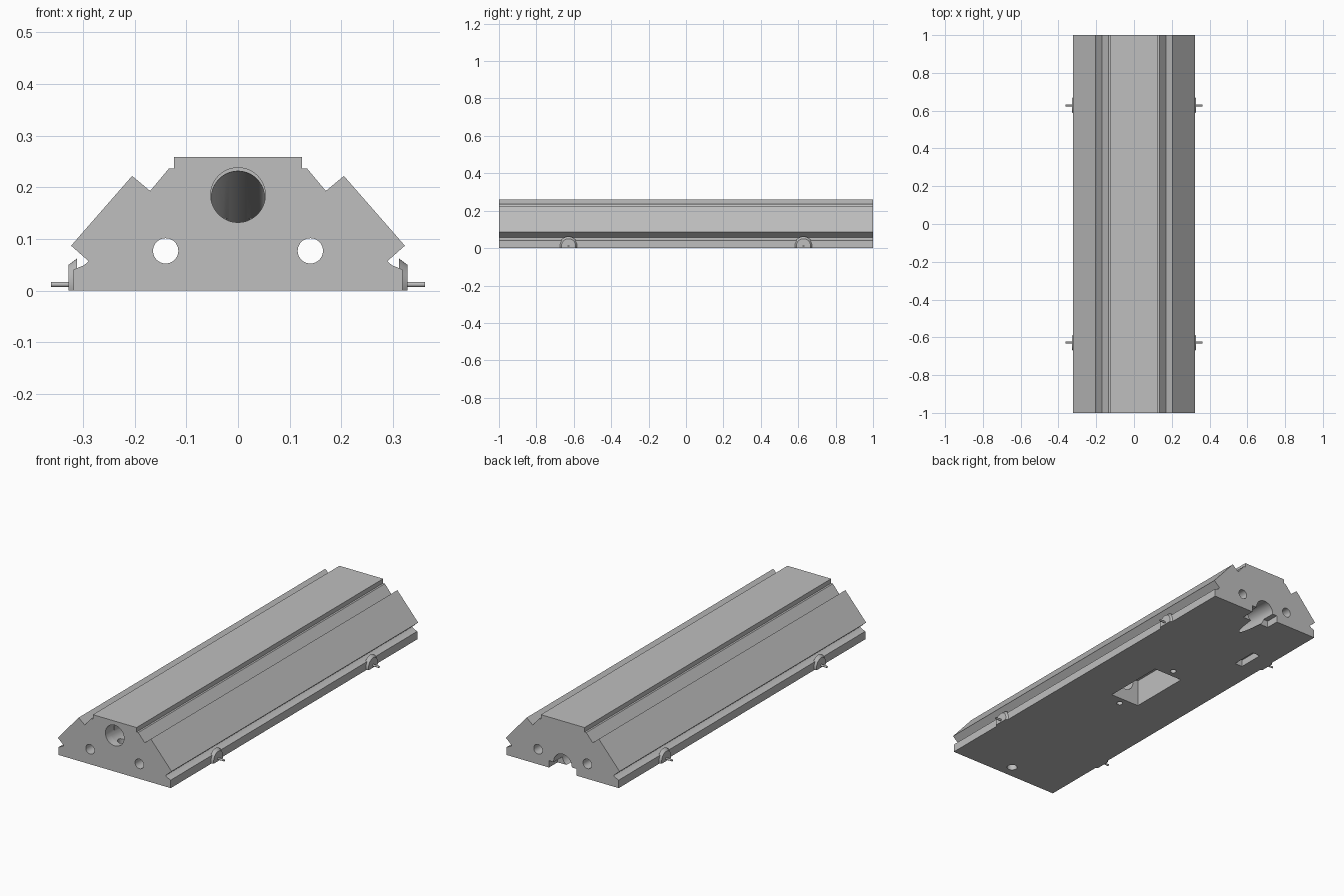
import bpy, bmesh, math
from mathutils import Matrix, Vector

cube = bpy.data.objects.get("Cube")
if cube:
    bpy.data.objects.remove(cube, do_unlink=True)

grey = bpy.data.materials.new("light_grey")
grey.use_nodes = True
colour = (0.52, 0.52, 0.52, 1)
grey.diffuse_color = colour
grey.node_tree.nodes["Principled BSDF"].inputs["Base Color"].default_value = colour


def finish(name, bm):
    bmesh.ops.recalc_face_normals(bm, faces=bm.faces)
    mesh = bpy.data.meshes.new(name)
    bm.to_mesh(mesh)
    bm.free()
    obj = bpy.data.objects.new(name, mesh)
    bpy.context.collection.objects.link(obj)
    mesh.materials.append(grey)
    return obj


def rod(name, start, end, r1, r2=None, segments=40, clip=False):
    """Cylinder or cone between two points, optionally cut flat at the ground."""
    a, b = Vector(start), Vector(end)
    turn = (b - a).to_track_quat('Z', 'Y').to_matrix().to_4x4()
    bm = bmesh.new()
    bmesh.ops.create_cone(bm, cap_ends=True, segments=segments, radius1=r1,
                          radius2=r1 if r2 is None else r2, depth=(b - a).length,
                          matrix=Matrix.Translation((a + b) / 2) @ turn)
    if clip:
        bmesh.ops.bisect_plane(bm, geom=bm.verts[:] + bm.edges[:] + bm.faces[:],
                               plane_co=(0, 0, 0), plane_no=(0, 0, -1), clear_outer=True)
        bmesh.ops.holes_fill(bm, edges=[e for e in bm.edges if e.is_boundary])
    return finish(name, bm)


def block(name, low, high):
    low, high = Vector(low), Vector(high)
    bm = bmesh.new()
    bmesh.ops.create_cube(bm, size=1, matrix=Matrix.Translation((low + high) / 2)
                          @ Matrix.Diagonal((high - low).to_4d()))
    return finish(name, bm)


def smooth(obj):
    bpy.ops.object.select_all(action='DESELECT')
    obj.select_set(True)
    bpy.context.view_layer.objects.active = obj
    bpy.ops.object.shade_smooth_by_angle(angle=math.radians(30))


# Body: mirrored cross-section extruded along its length
half = [(0.124, 0.259), (0.124, 0.236), (0.134, 0.236), (0.17, 0.193), (0.205, 0.222),
        (0.323, 0.087), (0.289, 0.057), (0.298, 0.049), (0.318, 0.041), (0.318, 0)]
section = half + [(-x, z) for x, z in reversed(half)]
bm = bmesh.new()
end_face = bm.faces.new([bm.verts.new((x, -1, z)) for x, z in section])
sweep = bmesh.ops.extrude_face_region(bm, geom=[end_face])
bmesh.ops.translate(bm, vec=(0, 2, 0),
                    verts=[v for v in sweep["geom"] if isinstance(v, bmesh.types.BMVert)])
body = finish("body", bm)

# Cutters: long side holes, sloping main bore with straight mouth, rear notch
cutters = [rod("side_hole_cutter", (x, -1.1, 0.077), (x, 1.1, 0.077), 0.0245)
           for x in (-0.14, 0.14)]
cutters += [
    rod("mouth_cutter", (0, -1.1, 0.185), (0, -0.93, 0.185), 0.053),
    rod("bore_cutter", (0, -0.96, 0.182), (0, 1.1, 0.03), 0.0515),
    block("rear_notch_cutter", (-0.078, 0.93, -0.05), (0.078, 1.1, 0.035)),
    # Underside pocket, screw holes, front hole and slot
    block("pocket_cutter", (-0.083, -0.07, -0.05), (0.083, 0.26, 0.14)),
    rod("screw_hole_cutter", (0, -0.11, -0.05), (0, -0.11, 0.04), 0.015, segments=24),
    rod("screw_hole_cutter", (0, 0.30, -0.05), (0, 0.30, 0.04), 0.015, segments=24),
    rod("front_hole_cutter", (0, -0.933, -0.05), (0, -0.933, 0.15), 0.025),
    block("slot_cutter", (-0.228, 0.555, -0.05), (-0.184, 0.69, 0.035)),
]
for cutter in cutters:
    cutter.hide_render = True
    cut = body.modifiers.new(cutter.name, 'BOOLEAN')
    cut.operation = 'DIFFERENCE'
    cut.solver = 'EXACT'
    cut.object = cutter
    bpy.context.view_layer.objects.active = body
    bpy.ops.object.modifier_apply(modifier=cut.name)
for cutter in cutters:
    bpy.data.objects.remove(cutter, do_unlink=True)
smooth(body)

# Side bosses with pins, two on each side
for side, s in (("left", 1), ("right", -1)):
    for end, y in (("front", -0.628), ("rear", 0.628)):
        smooth(rod(f"{end}_{side}_boss", (s * 0.312, y, 0.012), (s * 0.328, y, 0.012),
                   0.05, 0.038, clip=True))
        smooth(rod(f"{end}_{side}_pin", (s * 0.32, y, 0.012), (s * 0.362, y, 0.012),
                   0.005, segments=16))
